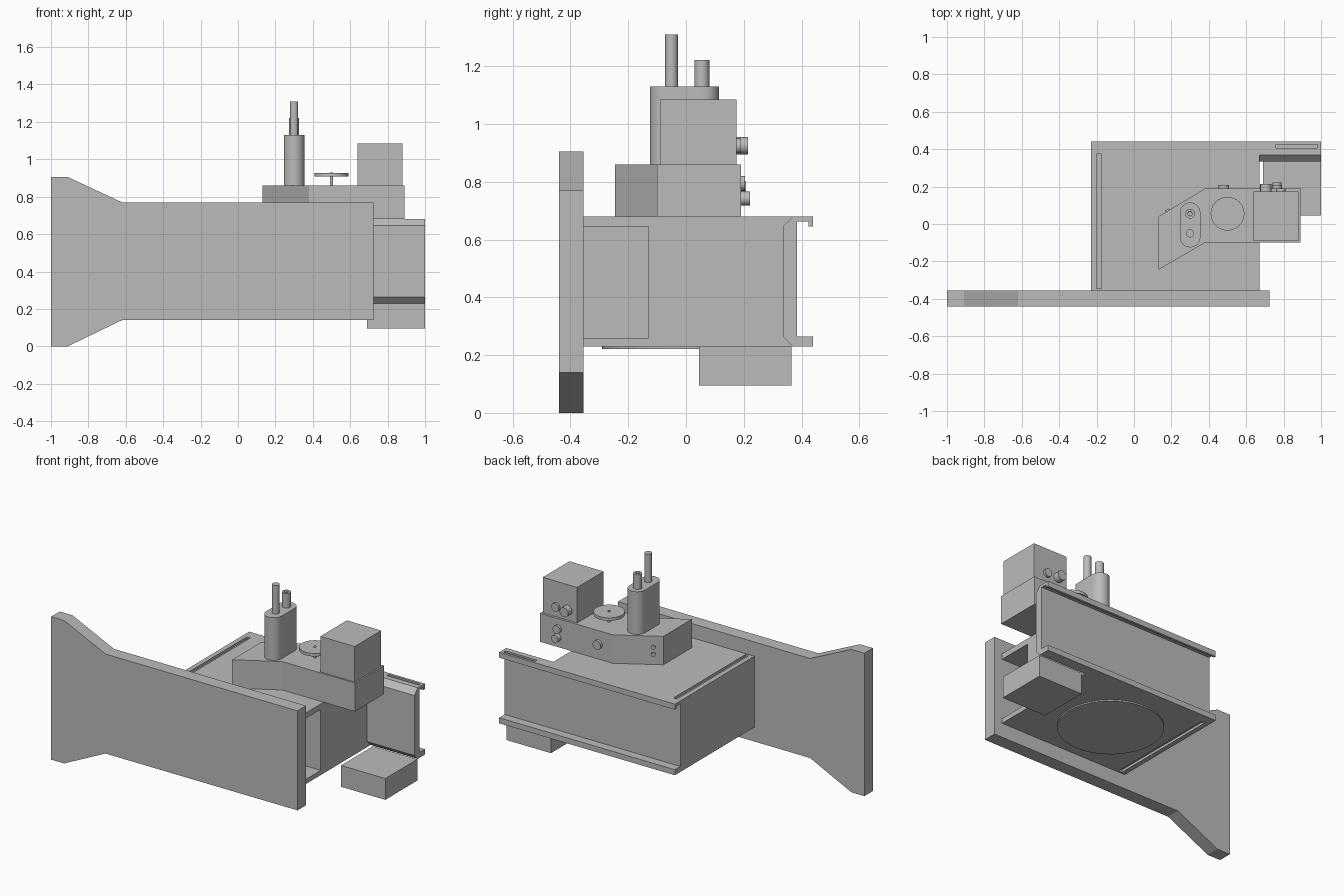
import bpy, bmesh, math
from mathutils import Matrix, Vector

old = bpy.data.objects.get("Cube")
if old:
    bpy.data.objects.remove(old, do_unlink=True)

grey = bpy.data.materials.new("machine_grey")
grey.use_nodes = True
grey.diffuse_color = (0.5, 0.5, 0.5, 1)
grey.node_tree.nodes["Principled BSDF"].inputs["Base Color"].default_value = (0.5, 0.5, 0.5, 1)


def finish(name, bm, smooth=False):
    bmesh.ops.recalc_face_normals(bm, faces=bm.faces)
    mesh = bpy.data.meshes.new(name)
    bm.to_mesh(mesh)
    bm.free()
    mesh.materials.append(grey)
    obj = bpy.data.objects.new(name, mesh)
    bpy.context.scene.collection.objects.link(obj)
    if smooth:
        bpy.ops.object.select_all(action='DESELECT')
        obj.select_set(True)
        bpy.context.view_layer.objects.active = obj
        bpy.ops.object.shade_smooth_by_angle(angle=math.radians(35))
    return obj


def prism(name, points, axis, lo, hi, smooth=False):
    """Extrude a 2D outline along x, y or z between lo and hi."""
    place = {'x': lambda a, b: (lo, a, b),
             'y': lambda a, b: (a, lo, b),
             'z': lambda a, b: (a, b, lo)}[axis]
    bm = bmesh.new()
    face = bm.faces.new([bm.verts.new(place(a, b)) for a, b in points])
    res = bmesh.ops.extrude_face_region(bm, geom=[face])
    step = Vector([hi - lo if axis == c else 0 for c in 'xyz'])
    bmesh.ops.translate(bm, vec=step, verts=[g for g in res['geom'] if isinstance(g, bmesh.types.BMVert)])
    return finish(name, bm, smooth)


def box(name, x, y, z):
    return prism(name, [(x[0], y[0]), (x[1], y[0]), (x[1], y[1]), (x[0], y[1])], 'z', *z)


def rod(name, start, end, radius, sides=32):
    a, b = Vector(start), Vector(end)
    turn = (b - a).to_track_quat('Z', 'Y').to_matrix().to_4x4()
    bm = bmesh.new()
    bmesh.ops.create_cone(bm, cap_ends=True, segments=sides, radius1=radius, radius2=radius,
                          depth=(b - a).length, matrix=Matrix.Translation((a + b) / 2) @ turn)
    return finish(name, bm, True)


def cut(obj, cutter):
    cutter.hide_render = True
    mod = obj.modifiers.new("cut", 'BOOLEAN')
    mod.operation = 'DIFFERENCE'
    mod.solver = 'EXACT'
    mod.object = cutter
    bpy.context.view_layer.objects.active = obj
    bpy.ops.object.modifier_apply(modifier=mod.name)
    bpy.data.objects.remove(cutter, do_unlink=True)


# Long front plate with a flared end
flare = [(-0.62, 0.14), (-0.91, 0), (-1, 0), (-1, 0.905), (-0.91, 0.905), (-0.62, 0.77)]
prism("front_plate", flare + [(0.725, 0.77), (0.725, 0.14)], 'y', -0.44, -0.355)

# Main housing with an open channel behind the plate and a groove above and below
body = box("housing", (-0.23, 0.67), (-0.355, 0.385), (0.23, 0.68))
cut(body, box("channel_cutter", (-0.15, 0.7), (-0.4, -0.13), (0.26, 0.645)))
for z in ((0.665, 0.7), (0.21, 0.245)):
    cut(body, box("groove_cutter", (-0.2, -0.175), (-0.345, 0.375), z))
rod("underside_disc", (0.18, 0.01, 0.222), (0.18, 0.01, 0.235), 0.3, 64)

# Chamfered back panel reaching past the housing
prism("back_panel", [(0.335, 0.265), (0.37, 0.23), (0.385, 0.23), (0.385, 0.68),
                     (0.37, 0.68), (0.335, 0.645)], 'x', 0.67, 1)

# Rails along the back
top_rail = prism("top_rail", [(0.385, 0.68), (0.44, 0.68), (0.44, 0.645), (0.425, 0.645),
                              (0.425, 0.662), (0.385, 0.662)], 'x', -0.23, 1)
cut(top_rail, box("slot_cutter", (0.76, 0.98), (0.405, 0.425), (0.67, 0.7)))
box("bottom_rail", (-0.23, 1), (0.385, 0.44), (0.23, 0.265))

# Box hanging under the panel
box("lower_box", (0.69, 1), (0.045, 0.365), (0.095, 0.23))

# Angled base of the drive unit
prism("drive_base", [(0.13, -0.245), (0.38, -0.1), (0.89, -0.1), (0.89, 0.19),
                     (0.38, 0.19), (0.13, 0.04)], 'z', 0.68, 0.86)
box("motor_box", (0.64, 0.88), (-0.09, 0.175), (0.86, 1.085))

# Rounded tower carrying two pins
outline = []
for cy, start in ((0.06, 0), (-0.07, math.pi)):
    for i in range(17):
        t = start + math.pi * i / 16
        outline.append((0.3 + 0.055 * math.cos(t), cy + 0.055 * math.sin(t)))
prism("tower", outline, 'z', 0.86, 1.13, True)
rod("tall_pin", (0.3, -0.05, 1.13), (0.3, -0.05, 1.31), 0.022)
pin = rod("hollow_pin", (0.3, 0.055, 1.13), (0.3, 0.055, 1.222), 0.026)
cut(pin, rod("pin_hole_cutter", (0.3, 0.055, 1.19), (0.3, 0.055, 1.25), 0.011))

# Handwheel
rod("handwheel_stem", (0.5, 0.055, 0.86), (0.5, 0.055, 0.93), 0.009, 16)
rod("handwheel", (0.5, 0.055, 0.907), (0.5, 0.055, 0.926), 0.09, 48)

# Knobs on the rear faces: x, z, start y, end y, radius
for name, x, z, y0, y1, r in (("motor_knob", 0.705, 0.925, 0.175, 0.215, 0.03),
                              ("motor_button", 0.785, 0.925, 0.175, 0.19, 0.026),
                              ("upper_base_knob", 0.765, 0.795, 0.19, 0.205, 0.026),
                              ("lower_base_knob", 0.765, 0.742, 0.19, 0.222, 0.024),
                              ("middle_base_knob", 0.48, 0.775, 0.19, 0.208, 0.028)):
    rod(name, (x, y0, z), (x, y1, z), r)

# Small buttons on the slanted face
out = Vector((-0.15, 0.25, 0)).normalized()
for z in (0.745, 0.79):
    p = Vector((0.18, 0.07, z))
    rod("slant_button", p, p + out * 0.008, 0.013, 16)
